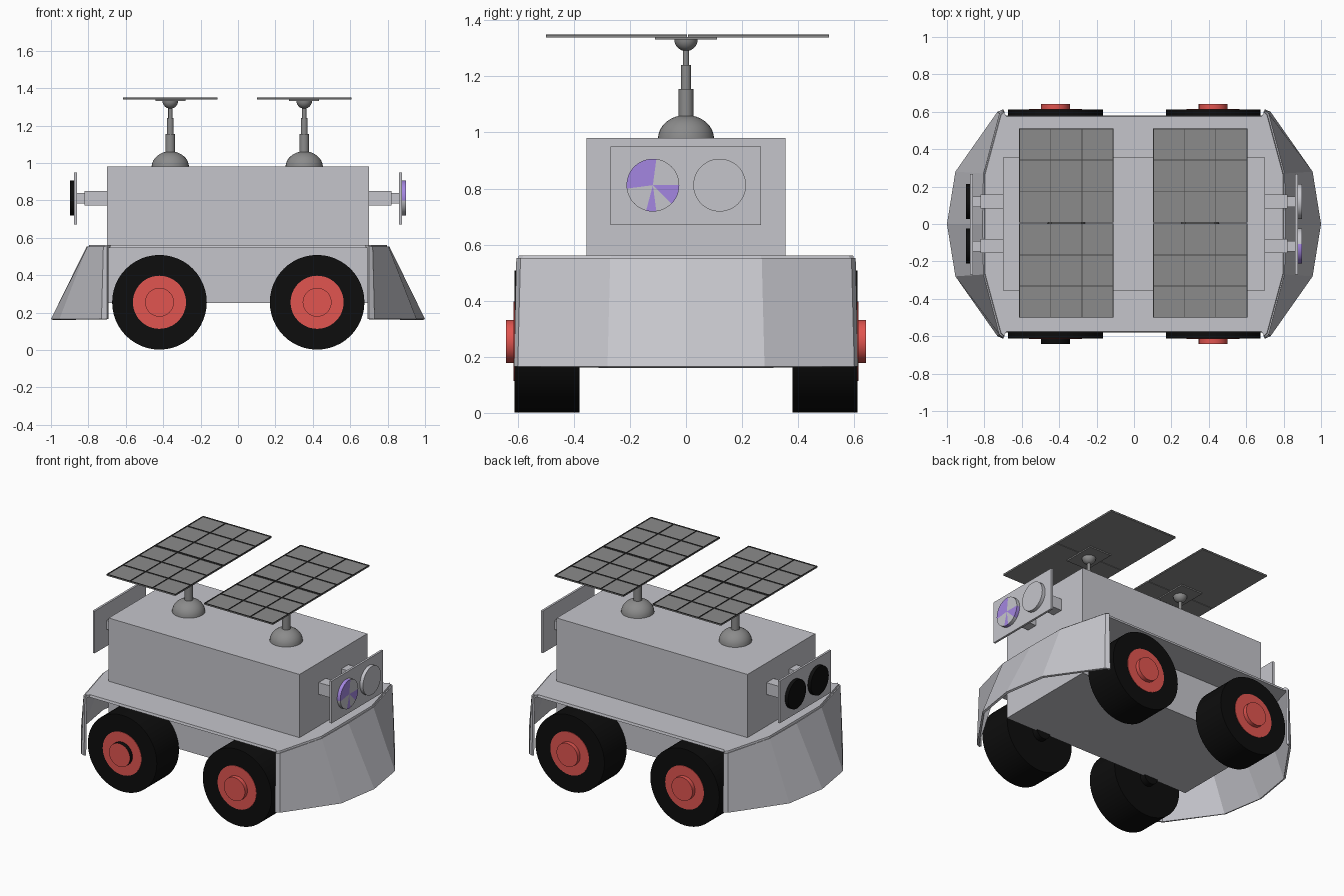
import bpy, bmesh, math
from mathutils import Matrix, Vector

if "Cube" in bpy.data.objects:
    bpy.data.objects.remove(bpy.data.objects["Cube"])


def mat(name, rgb):
    m = bpy.data.materials.new(name)
    m.diffuse_color = (*rgb, 1)
    m.use_nodes = True
    m.node_tree.nodes["Principled BSDF"].inputs["Base Color"].default_value = m.diffuse_color
    return m


BODY = mat("pale grey", (0.56, 0.56, 0.60))
GREY = mat("mid grey", (0.26, 0.26, 0.26))
DARK = mat("dark grey", (0.06, 0.06, 0.06))
BLACK = mat("black", (0.004, 0.004, 0.004))
RED = mat("red", (0.75, 0.09, 0.08))
PURPLE = mat("purple", (0.37, 0.24, 0.75))


def finish(bm, name, *mats, smooth=True):
    me = bpy.data.meshes.new(name)
    bm.to_mesh(me)
    bm.free()
    ob = bpy.data.objects.new(name, me)
    bpy.context.collection.objects.link(ob)
    for m in mats:
        me.materials.append(m)
    if smooth:
        bpy.ops.object.select_all(action='DESELECT')
        ob.select_set(True)
        bpy.context.view_layer.objects.active = ob
        bpy.ops.object.shade_smooth_by_angle(angle=math.radians(35))
    return ob


def box(name, lo, hi, m):
    lo, hi = Vector(lo), Vector(hi)
    bm = bmesh.new()
    bmesh.ops.create_cube(bm, size=1, matrix=Matrix.Translation((lo + hi) / 2)
                          @ Matrix.Diagonal((*(hi - lo), 1)))
    return finish(bm, name, m, smooth=False)


def cyl(name, axis, a, b, centre, r, *mats, rule=None):
    """Cylinder from a to b along axis; centre holds the other two coordinates."""
    c = list(centre)
    c.insert("XYZ".index(axis), (a + b) / 2)
    rot = {"X": Matrix.Rotation(math.pi / 2, 4, 'Y'),
           "Y": Matrix.Rotation(math.pi / 2, 4, 'X'),
           "Z": Matrix.Identity(4)}[axis]
    bm = bmesh.new()
    bmesh.ops.create_cone(bm, cap_ends=True, cap_tris=True, segments=48, radius1=r, radius2=r,
                          depth=abs(b - a), matrix=Matrix.Translation(c) @ rot)
    if rule:
        for f in bm.faces:
            f.material_index = rule(f)
    return finish(bm, name, *mats)


def dome(name, x, z, r, h):
    """Half sphere: upwards for positive h, hanging for negative h."""
    bm = bmesh.new()
    bmesh.ops.create_uvsphere(bm, u_segments=32, v_segments=16, radius=1)
    bmesh.ops.bisect_plane(bm, geom=bm.verts[:] + bm.edges[:] + bm.faces[:], plane_co=(0, 0, 0),
                           plane_no=(0, 0, 1), clear_inner=True)
    bmesh.ops.transform(bm, verts=bm.verts, matrix=Matrix.Translation((x, 0, z))
                        @ Matrix.Diagonal((r, r, h, 1)))
    bmesh.ops.recalc_face_normals(bm, faces=bm.faces)
    if sum((f.calc_center_median() - Vector((x, 0, z))).dot(f.normal) for f in bm.faces) < 0:
        bmesh.ops.reverse_faces(bm, faces=bm.faces)
    return finish(bm, name, GREY)


# Main hull
box("hull", (-0.70, -0.355, 0.25), (0.70, 0.355, 0.98), BODY)

# Deck plate with tapered ends
half = [(0.685, 0.58), (0.70, 0.60), (0.715, 0.585), (0.80, 0.27)]
right = [(x, -y) for x, y in half] + [(x, y) for x, y in reversed(half)]
bm = bmesh.new()
face = bm.faces.new([bm.verts.new((x, y, 0.545))
                     for x, y in right + [(-x, -y) for x, y in right]])
ext = bmesh.ops.extrude_face_region(bm, geom=[face])
top = [v for v in ext["geom"] if isinstance(v, bmesh.types.BMVert)]
for v in top:
    v.co += Vector((-0.004 * math.copysign(1, v.co.x), -0.004 * math.copysign(1, v.co.y), 0.016))
bmesh.ops.recalc_face_normals(bm, faces=bm.faces)
finish(bm, "deck", BODY, smooth=False)

# Sloping hollow skirts at both ends
low = [(0.70, 0.613), (0.73, 0.60), (0.955, 0.28)]
high = [(0.70, 0.605), (0.72, 0.59), (0.805, 0.27)]


def outline(pts, tip):
    return [(x, -y) for x, y in pts] + [(tip, 0)] + [(x, y) for x, y in reversed(pts)]


for s, side in ((1, "right"), (-1, "left")):
    bm = bmesh.new()
    lo = [bm.verts.new((s * x, y, 0.165)) for x, y in outline(low, 1.0)]
    hi = [bm.verts.new((s * x, y, 0.552)) for x, y in outline(high, 0.81)]
    for i in range(len(lo) - 1):
        quad = [lo[i], lo[i + 1], hi[i + 1], hi[i]]
        bm.faces.new(quad if s > 0 else quad[::-1])
    skirt = finish(bm, side + "_skirt", BODY, smooth=False)
    mod = skirt.modifiers.new("thickness", 'SOLIDIFY')
    mod.thickness = 0.014
    mod.offset = -1

# Wheels
for x in (-0.42, 0.423):
    for s in (-1, 1):
        tag = ("front" if s < 0 else "back") + ("_left" if x < 0 else "_right")
        c = (x, 0.255)
        cyl(tag + "_tyre", "Y", s * 0.38, s * 0.612, c, 0.253, BLACK)
        cyl(tag + "_hub", "Y", s * 0.60, s * 0.615, c, 0.142, RED)
        cyl(tag + "_axle", "Y", s * 0.34, s * 0.385, c, 0.05, BLACK)
        # one cap has a black rim
        rim = BLACK if (x < 0 and s < 0) else RED
        cyl(tag + "_hub_cap", "Y", s * 0.61, s * 0.642, c, 0.077, RED, rim,
            rule=lambda f: int(abs(f.normal.y) < 0.5))


# Lamp units on both ends
def patch(f):
    c = f.calc_center_median()
    a = math.degrees(math.atan2(c.z - 0.812, c.y + 0.12)) % 360
    return int(80 < a < 188 or 258 < a < 282 or a > 318)


for s, side in ((1, "right"), (-1, "left")):
    def span(a, b):
        return sorted((s * a, s * b))
    a, b = span(0.862, 0.876)
    box(side + "_lamp_plate", (a, -0.27, 0.67), (b, 0.268, 0.95), BODY)
    for y in (-0.118, 0.12):
        tag = side + ("_front" if y < 0 else "_back")
        a, b = span(0.69, 0.82)
        box(tag + "_arm", (a, y - 0.037, 0.772), (b, y + 0.037, 0.85), BODY)
        a, b = span(0.81, 0.865)
        box(tag + "_arm_tip", (a, y - 0.028, 0.782), (b, y + 0.028, 0.84), BODY)
        a, b = span(0.87, 0.899)
        if s < 0:
            cyl(tag + "_lamp", "X", a, b, (y, 0.812), 0.094, BLACK)
        elif y < 0:
            cyl(tag + "_lamp", "X", a, b, (y, 0.812), 0.094, BODY, PURPLE, rule=patch)
        else:
            cyl(tag + "_lamp", "X", a, b, (y, 0.812), 0.094, BODY)

# Solar panels on stepped masts
for x, side in ((-0.362, "left"), (0.354, "right")):
    dome(side + "_mast_base", x, 0.978, 0.10, 0.084)
    for i, (z0, z1, r) in enumerate(((1.05, 1.155, 0.026), (1.15, 1.24, 0.018),
                                     (1.23, 1.31, 0.011))):
        cyl(f"{side}_mast_{i + 1}", "Z", z0, z1, (x, 0), r, GREY)
    dome(side + "_mast_joint", x, 1.333, 0.042, -0.043)
    box(side + "_panel_mount", (x - 0.08, -0.11, 1.331), (x + 0.08, 0.11, 1.341), GREY)
    for y0, y1, end in ((-0.50, 0.003, "front"), (0.007, 0.51, "back")):
        tag = f"{side}_{end}_panel"
        x0, x1 = x - 0.252, x + 0.252
        box(tag, (x0, y0, 1.339), (x1, y1, 1.345), GREY)
        # thin upright dividers, three cells each way
        for i in range(4):
            px = x0 + (x1 - x0 - 0.004) * i / 3
            py = y0 + (y1 - y0 - 0.004) * i / 3
            box(f"{tag}_divider_{i}", (px, y0, 1.342), (px + 0.004, y1, 1.35), DARK)
            box(f"{tag}_cross_divider_{i}", (x0, py, 1.342), (x1, py + 0.004, 1.35), DARK)
